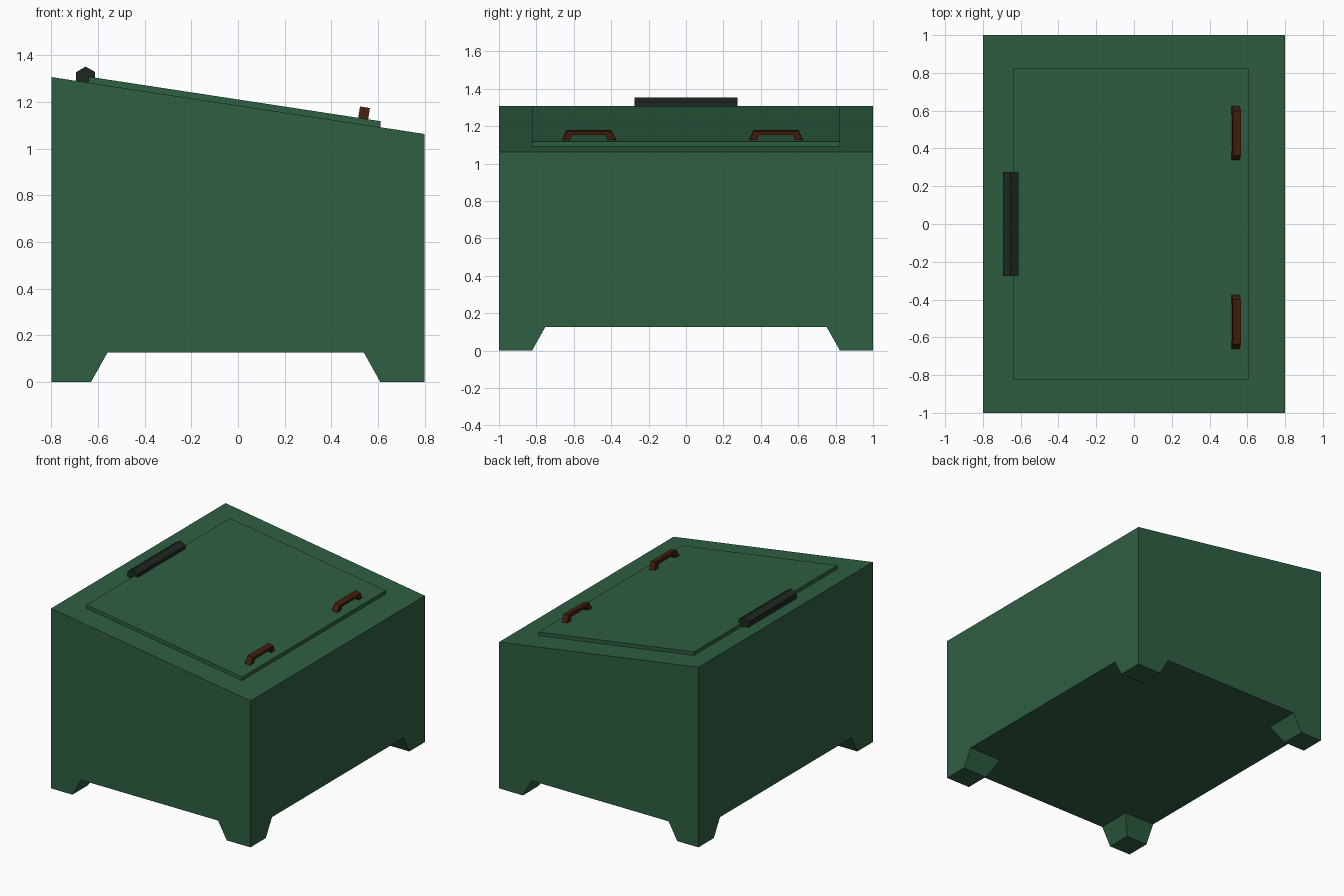
import bpy, bmesh, math
from mathutils import Vector

old = bpy.data.objects.get("Cube")
if old:
    bpy.data.objects.remove(old, do_unlink=True)


def material(name, rgb):
    m = bpy.data.materials.new(name)
    m.use_nodes = True
    m.diffuse_color = (*rgb, 1)
    m.node_tree.nodes["Principled BSDF"].inputs["Base Color"].default_value = (*rgb, 1)
    return m


GREEN = material("painted green", (0.028, 0.114, 0.055))
BROWN = material("dark brown", (0.055, 0.0135, 0.004))
BLACK = material("greenish black", (0.0137, 0.0212, 0.0152))

SLOPE = (1.063 - 1.307) / 1.6          # fall of the top from -x to +x


def top_z(x):
    return 1.185 + SLOPE * x


def finish(bm, name, mat):
    bmesh.ops.recalc_face_normals(bm, faces=bm.faces)
    mesh = bpy.data.meshes.new(name)
    bm.to_mesh(mesh)
    bm.free()
    mesh.materials.append(mat)
    obj = bpy.data.objects.new(name, mesh)
    bpy.context.collection.objects.link(obj)
    return obj


def prism(bm, points, offset):
    """Extrude a closed outline along an offset vector."""
    face = bm.faces.new([bm.verts.new(p) for p in points])
    new = bmesh.ops.extrude_face_region(bm, geom=[face])["geom"]
    bmesh.ops.translate(bm, vec=offset,
                        verts=[v for v in new if isinstance(v, bmesh.types.BMVert)])


# Body: sloped box whose four bottom corners are pulled down into tapered feet
FLOOR, TAPER = 0.125, 0.07
X_CUTS, Y_CUTS = (-0.56, 0.54), (-0.753, 0.753)
bm = bmesh.new()
prism(bm, [(-0.8, -1, FLOOR), (0.8, -1, FLOOR), (0.8, -1, top_z(0.8)), (-0.8, -1, top_z(-0.8))],
      (0, 2, 0))
for axis, cuts in ((0, X_CUTS), (1, Y_CUTS)):
    for c in cuts:
        co, no = Vector(), Vector()
        co[axis], no[axis] = c, 1
        bmesh.ops.bisect_plane(bm, geom=bm.verts[:] + bm.edges[:] + bm.faces[:],
                               plane_co=co, plane_no=no)
bm.normal_update()
corners = []
for f in bm.faces:
    c = f.calc_center_median()
    if abs(c.z - FLOOR) < 1e-4 and abs(c.x) > 0.6 and abs(c.y) > 0.8:
        corners.append(f)
new = bmesh.ops.extrude_face_region(bm, geom=corners)["geom"]
for v in new:
    if isinstance(v, bmesh.types.BMVert):
        v.co.z = 0
        if abs(v.co.x) < 0.79:
            v.co.x += math.copysign(TAPER, v.co.x)
        if abs(v.co.y) < 0.99:
            v.co.y += math.copysign(TAPER, v.co.y)
bmesh.ops.delete(bm, geom=[f for f in corners if f.is_valid], context='FACES_ONLY')
bmesh.ops.dissolve_limit(bm, angle_limit=0.01, verts=bm.verts[:], edges=bm.edges[:])
finish(bm, "body", GREEN)

# Lid: thin panel lying on the sloped top
LID = 0.026
bm = bmesh.new()
prism(bm, [(x, -0.823, top_z(x) + h) for x, h in
           ((-0.64, -0.005), (0.61, -0.005), (0.61, LID), (-0.64, LID))], (0, 1.646, 0))
finish(bm, "lid", GREEN)

# Hinge: six-sided bar at the high edge of the lid
bm = bmesh.new()
R = 0.047
prism(bm, [(-0.653 + R * math.sin(i * math.pi / 3), -0.275, 1.305 + R * math.cos(i * math.pi / 3))
           for i in range(6)], (0, 0.55, 0))
finish(bm, "hinge", BLACK)

# Handles: angular arches standing square to the lid
tilt = -math.atan(SLOPE)
half = [(0.145, -0.004), (0.118, 0.049), (0.089, 0.026), (0.103, -0.004)]
arch = half[:2] + [(-y, z) for y, z in half[1::-1]] + [(-y, z) for y, z in half[:1:-1]] + half[2:]
for name, y in (("handle_front", -0.5185), ("handle_back", 0.4815)):
    outline = half[:2] + [(-half[1][0], half[1][1]), (-half[0][0], half[0][1]),
                          (-half[3][0], half[3][1]), (-half[2][0], half[2][1]),
                          half[2], half[3]]
    bm = bmesh.new()
    prism(bm, [(-0.0215, a, b) for a, b in outline], (0.043, 0, 0))
    obj = finish(bm, name, BROWN)
    obj.location = (0.537, y, top_z(0.537) + LID)
    obj.rotation_euler = (0, tilt, 0)
